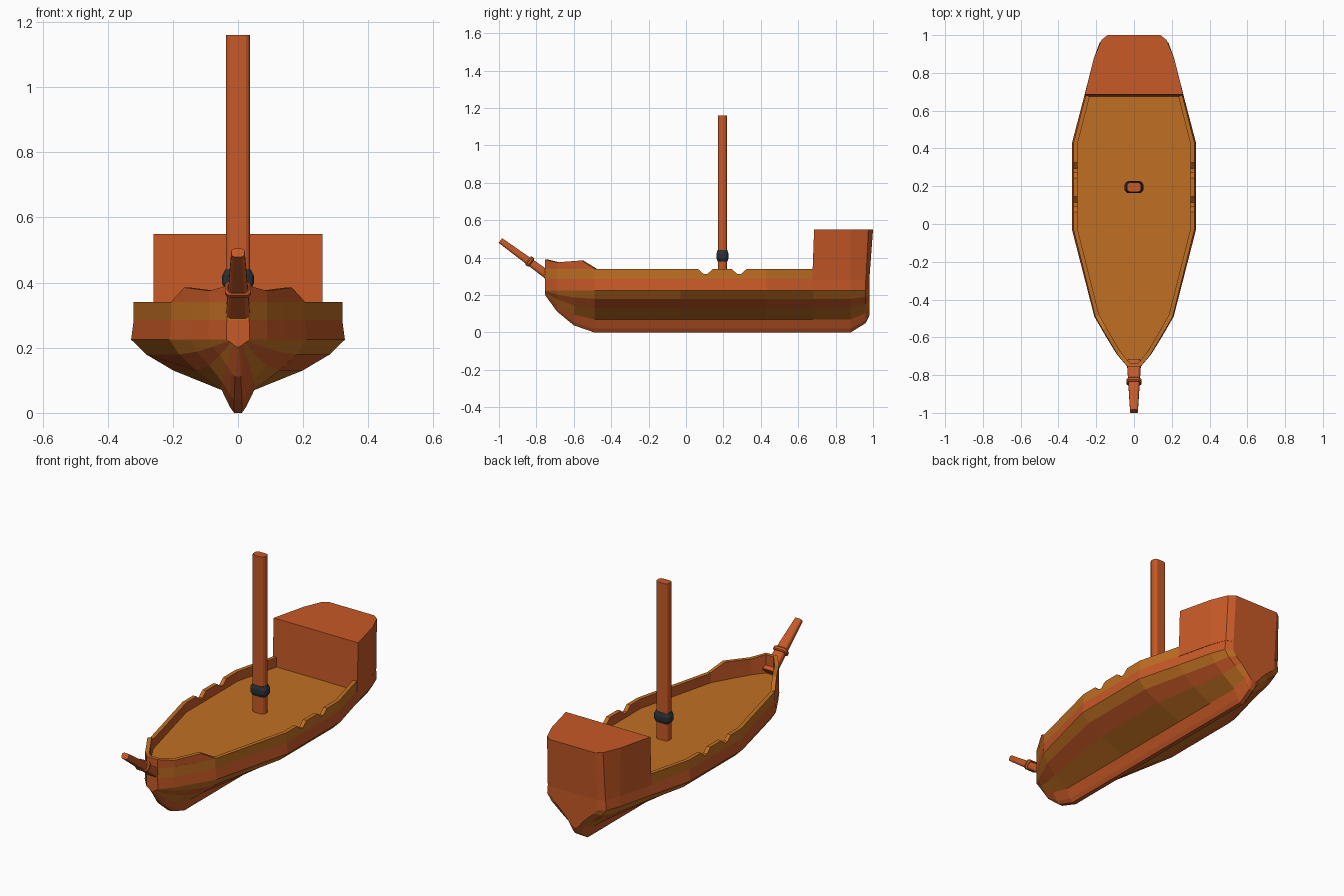
import bpy, bmesh
from math import cos, sin, pi
from mathutils import Vector

cube = bpy.data.objects.get("Cube")
if cube:
    bpy.data.objects.remove(cube, do_unlink=True)


def material(name, rgb):
    m = bpy.data.materials.new(name)
    m.use_nodes = True
    m.diffuse_color = (*rgb, 1)
    m.node_tree.nodes["Principled BSDF"].inputs["Base Color"].default_value = (*rgb, 1)
    return m


RED, GOLD, IRON = 0, 1, 2
MATS = [material("red wood", (0.57, 0.1, 0.02)),
        material("golden wood", (0.53, 0.16, 0.016)),
        material("dark iron", (0.025, 0.03, 0.035))]


def finish(name, bm):
    bmesh.ops.remove_doubles(bm, verts=bm.verts, dist=0.0001)
    bmesh.ops.recalc_face_normals(bm, faces=bm.faces)
    mesh = bpy.data.meshes.new(name)
    bm.to_mesh(mesh)
    bm.free()
    for m in MATS:
        mesh.materials.append(m)
    obj = bpy.data.objects.new(name, mesh)
    bpy.context.collection.objects.link(obj)
    return obj


def loft(name, rings, colour=lambda i, j: RED, caps=RED):
    """Skin a row of closed rings; colour depends on ring i and edge j."""
    bm = bmesh.new()
    rows = [[bm.verts.new(p) for p in ring] for ring in rings]
    n = len(rows[0])
    for i in range(len(rows) - 1):
        for j in range(n):
            k = (j + 1) % n
            f = bm.faces.new((rows[i][j], rows[i][k], rows[i + 1][k], rows[i + 1][j]))
            f.material_index = colour(i, j)
    for row in (rows[0], rows[-1]):
        bm.faces.new(row).material_index = caps
    return finish(name, bm)


# Half-width of the ship along its length
OUTLINE = [(-0.755, 0.035), (-0.69, 0.09), (-0.6, 0.145), (-0.49, 0.208),
           (-0.03, 0.325), (0.43, 0.325), (0.68, 0.26), (0.88, 0.21),
           (0.96, 0.18), (0.98, 0.14)]


def width(y):
    for (a, wa), (b, wb) in zip(OUTLINE, OUTLINE[1:]):
        if y <= b:
            return wa + (wb - wa) * (y - a) / (b - a)
    return OUTLINE[-1][1]


# Hull: planked cross-section, rising at the bow and the stern
LEVELS = [(0.285, 0.985), (0.225, 1.01), (0.18, 0.87), (0.13, 0.61), (0.07, 0.15)]
KEEL = [(0.07, 0.05), (0.02, 0.026), (0.0, 0.012)]
RISE = [0.1, 0.5, 0.83, 1, 1, 1, 1, 1, 0.78, 0.6]


def hull_ring(y, w, s):
    half = [(w * f, z) for z, f in LEVELS[:-1]]
    half += [(min(k, w * 0.4 * k / 0.05), z) for z, k in KEEL]
    half = [(x, z if z >= 0.225 else 0.225 - (0.225 - z) * s) for x, z in half]
    return [(x, y, z) for x, z in half] + [(-x, y, z) for x, z in reversed(half)]


PLANKS = [RED, GOLD, RED, GOLD, RED, RED]
SIDE = PLANKS + [RED] + PLANKS[::-1] + [GOLD]
loft("hull", [hull_ring(y, w, s) for (y, w), s in zip(OUTLINE, RISE)],
     lambda i, j: SIDE[j])

# Deck
bm = bmesh.new()
edge = [(w * 0.98, y) for y, w in OUTLINE]
edge += [(-x, y) for x, y in reversed(edge)]
bm.faces.new([bm.verts.new((x, y, 0.287)) for x, y in edge]).material_index = GOLD
finish("deck", bm)


def wall(name, stations, thick=0.022):
    """Thin wall round the bow; each station is (y, bottom, top)."""
    line = [(width(y) * 0.985, y, b, t) for y, b, t in stations]
    line = [(-x, y, b, t) for x, y, b, t in reversed(line)] + line
    rings = []
    for i, (x, y, b, t) in enumerate(line):
        p, q = line[max(i - 1, 0)], line[min(i + 1, len(line) - 1)]
        d = Vector((q[0] - p[0], q[1] - p[1])).normalized()
        ix, iy = x - d.y * thick, y + d.x * thick
        rings.append([(x, y, b), (x, y, t), (ix, iy, t), (ix, iy, b)])
    return loft(name, rings, lambda i, j: RED if j == 2 else GOLD)


# Rail with two notches on each side
TOP = 0.34
rail = [(y, 0.283, TOP) for y in (-0.755, -0.69, -0.6, -0.49, -0.03)]
for y in (0.105, 0.285):
    rail += [(y - 0.042, 0.283, TOP), (y - 0.012, 0.283, 0.314),
             (y + 0.008, 0.283, 0.312), (y + 0.04, 0.283, TOP)]
rail += [(0.43, 0.283, TOP), (0.68, 0.283, TOP)]
wall("rail", rail)

# Raised bow guard
guard = wall("bow_guard", [(-0.755, TOP, 0.39), (-0.69, TOP, 0.375),
                           (-0.56, TOP, 0.385), (-0.49, TOP, 0.342)])
for f in guard.data.polygons:
    if abs(f.normal.z) < 0.5:
        f.material_index = RED

# Stern cabin
PLAN = [(0.26, 0.675), (0.21, 0.88), (0.178, 0.962), (0.14, 0.98)]
ROOF = [(0.26, 0.685), (0.212, 0.88), (0.172, 0.975), (0.14, 1.0)]


def cabin_ring(half, z):
    return [(x, y, z) for x, y in half] + [(-x, y, z) for x, y in reversed(half)]


loft("cabin", [cabin_ring(PLAN, 0.28), cabin_ring(ROOF, 0.55)])


def rounded(hx, hy, n=12):
    """Rounded flat-sided section."""
    r = min(hx, hy) * 0.75
    pts = []
    for i in range(n):
        a = 2 * pi * (i + 0.5) / n
        c, s = cos(a), sin(a)
        pts.append(((hx - r) * (1 if c > 0 else -1) + r * c,
                    (hy - r) * (1 if s > 0 else -1) + r * s))
    return pts


def post(name, base, axis, sections, colour=RED):
    """Stack sections (distance, half x, half depth) along an axis."""
    axis = Vector(axis).normalized()
    side = Vector((1, 0, 0))
    depth = axis.cross(side)
    rings = [[Vector(base) + axis * d + side * u + depth * v for u, v in rounded(hx, hy)]
             for d, hx, hy in sections]
    return loft(name, rings, lambda i, j: colour, colour)


# Mast and its iron collar
post("mast", (0, 0.195, 0.28), (0, 0, 1), [(0, 0.038, 0.025), (0.88, 0.038, 0.025)])
post("mast_collar", (0, 0.195, 0.38), (0, 0, 1),
     [(0, 0.04, 0.027), (0.018, 0.05, 0.033), (0.04, 0.05, 0.033), (0.06, 0.04, 0.027)], IRON)

# Bowsprit and its collar
SPRIT = (0, -0.26, 0.19)
post("bowsprit", (0, -0.73, 0.3), SPRIT, [(0, 0.038, 0.024), (0.325, 0.021, 0.016)])
post("bowsprit_collar", (0, -0.825, 0.372), SPRIT,
     [(0, 0.034, 0.024), (0.006, 0.041, 0.029), (0.018, 0.041, 0.029), (0.024, 0.034, 0.024)])
